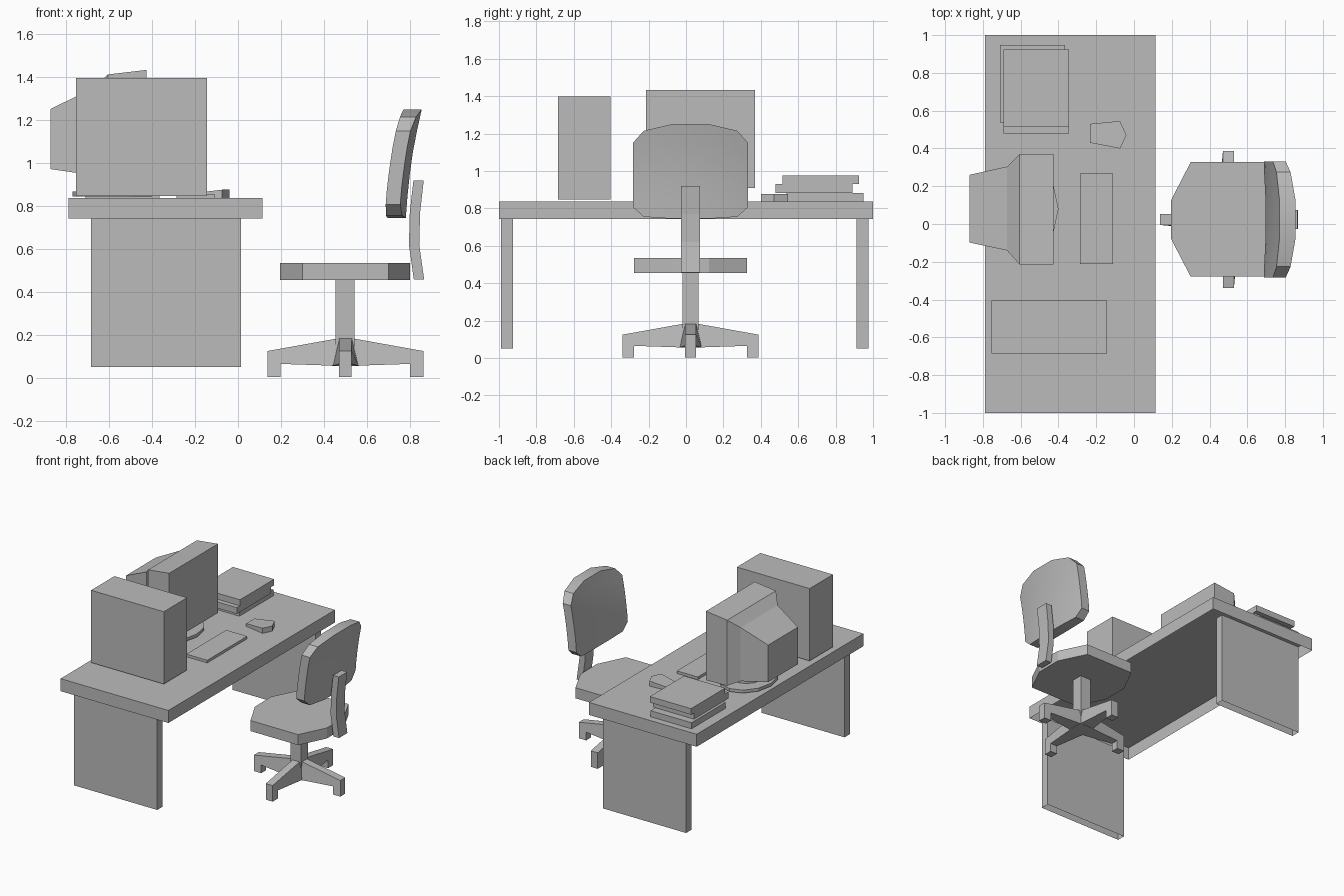
import bpy
import bmesh
import math

cube = bpy.data.objects.get("Cube")
if cube:
    bpy.data.objects.remove(cube, do_unlink=True)

grey = bpy.data.materials.new("plain grey")
grey.use_nodes = True
grey.diffuse_color = (0.5, 0.5, 0.5, 1)
grey.node_tree.nodes["Principled BSDF"].inputs["Base Color"].default_value = (0.5, 0.5, 0.5, 1)


def finish(name, bm, recalc=True):
    if recalc:
        bmesh.ops.recalc_face_normals(bm, faces=bm.faces)
    mesh = bpy.data.meshes.new(name)
    bm.to_mesh(mesh)
    bm.free()
    mesh.materials.append(grey)
    obj = bpy.data.objects.new(name, mesh)
    bpy.context.collection.objects.link(obj)
    return obj


def loft(name, rings, closed_start=True):
    """Skin rings of equal length and cap the ends."""
    bm = bmesh.new()
    loops = [[bm.verts.new(p) for p in ring] for ring in rings]
    n = len(loops[0])
    for a, b in zip(loops, loops[1:]):
        for i in range(n):
            j = (i + 1) % n
            bm.faces.new((a[i], a[j], b[j], b[i]))
    if closed_start:
        bm.faces.new(loops[0][::-1])
    bm.faces.new(loops[-1])
    return finish(name, bm, closed_start)


def slab(name, outline, z0, z1, closed=True):
    """Upright prism from a counter-clockwise plan outline."""
    return loft(name, [[(x, y, z) for x, y in outline] for z in (z0, z1)], closed)


def box(name, x0, x1, y0, y1, z0, z1, closed=True):
    return slab(name, [(x0, y0), (x1, y0), (x1, y1), (x0, y1)], z0, z1, closed)


# Desk: hollow underneath
box("desk_top", -0.79, 0.115, -1, 1, 0.742, 0.837, False)
box("right_desk_panel", -0.684, 0.013, -0.988, -0.925, 0.05, 0.742, False)
box("left_desk_panel", -0.684, 0.013, 0.912, 0.976, 0.05, 0.742, False)

# Desk items
box("computer_tower", -0.755, -0.144, -0.685, -0.405, 0.848, 1.397)
box("keyboard", -0.286, -0.11, -0.212, 0.267, 0.837, 0.857)
box("bottom_book", -0.71, -0.365, 0.538, 0.948, 0.837, 0.883)
box("middle_book", -0.69, -0.344, 0.478, 0.89, 0.883, 0.93)
box("top_book", -0.69, -0.344, 0.515, 0.925, 0.93, 0.976)

mouse_plan = [(-0.233, 0.43), (-0.074, 0.4), (-0.04, 0.47), (-0.074, 0.545), (-0.233, 0.53)]
loft("mouse", [[(x, y, 0.837) for x, y in mouse_plan],
               [(x, y, 0.876 if x > -0.2 else 0.858) for x, y in mouse_plan]])

# Monitor: sections from the rear of the tube to the screen
sections = [(-0.872, -0.098, 0.26, 0.972, 1.253),
            (-0.672, -0.14, 0.304, 0.943, 1.35),
            (-0.605, -0.215, 0.37, 0.915, 1.413),
            (-0.427, -0.215, 0.37, 0.91, 1.434)]
loft("monitor", [[(x, y0, z0), (x, y1, z0), (x, y1, z1), (x, y0, z1)]
                 for x, y0, y1, z0, z1 in sections])


def oval(rx, ry, sides=12):
    return [(-0.585 + rx * math.cos(2 * math.pi * i / sides),
             0.08 + ry * math.sin(2 * math.pi * i / sides)) for i in range(sides)]


slab("monitor_base", oval(0.185, 0.235), 0.845, 0.868)
slab("monitor_neck", oval(0.1, 0.12), 0.868, 0.94)

# Chair seat and post
CX, CY = 0.5, 0.024
seat = [(-0.305, -0.1), (-0.2, -0.303), (0.2, -0.303), (0.3, -0.1),
        (0.3, 0.1), (0.2, 0.303), (-0.2, 0.303), (-0.305, 0.1)]
slab("chair_seat", [(CX + x, CY + y) for x, y in seat], 0.455, 0.535)
box("chair_post", 0.454, 0.543, CY - 0.043, CY + 0.043, 0.1, 0.455)

# Four star legs: side profile as distance, height, half width
leg = [(0, 0.19, 0.03), (0.363, 0.125, 0.029), (0.363, 0.003, 0.029),
       (0.302, 0.003, 0.029), (0.302, 0.065, 0.029), (0, 0.055, 0.063)]
for k, side in enumerate(("left", "back", "right", "front")):
    c, s = round(math.cos(k * math.pi / 2)), round(math.sin(k * math.pi / 2))
    loft(side + "_chair_leg",
         [[(CX + r * c - w * m * s, CY + r * s + w * m * c, z) for r, z, w in leg]
          for m in (-1, 1)])

# Back support: bent bar
bar = [(0.865, 0.92), (0.848, 0.77), (0.844, 0.62), (0.867, 0.457)]
side_profile = bar + [(x - 0.048, z) for x, z in reversed(bar)]
loft("back_support", [[(x, y, z) for x, z in side_profile] for y in (CY - 0.05, CY + 0.05)])

# Backrest: curved cushion of columns, each with its own height range
lean = [(0.745, 0.683), (0.9, 0.695), (1.06, 0.717), (1.15, 0.735), (1.25, 0.757)]


def lean_x(z):
    for (z0, x0), (z1, x1) in zip(lean, lean[1:]):
        if z <= z1:
            return x0 + (x1 - x0) * (z - z0) / (z1 - z0)
    return lean[-1][1]


columns = [(0.308, 0.807, 1.15), (0.25, 0.755, 1.215), (0.1, 0.745, 1.25)]
columns = [(-y, a, b) for y, a, b in columns] + columns[::-1]
ROWS = 5
rings = []
for y, low, high in columns:
    bulge = 1 - (y / 0.308) ** 2
    heights = [low + (high - low) * i / ROWS for i in range(ROWS + 1)]
    front = [(lean_x(z) + 0.015 * bulge, CY + y, z) for z in heights]
    rear = [(lean_x(z) + 0.068 + 0.034 * bulge, CY + y, z) for z in reversed(heights)]
    rings.append(front + rear)
backrest = loft("chair_backrest", rings)

# Soft shading on the cushion
bpy.ops.object.select_all(action="DESELECT")
backrest.select_set(True)
bpy.context.view_layer.objects.active = backrest
bpy.ops.object.shade_smooth_by_angle(angle=math.radians(30))
